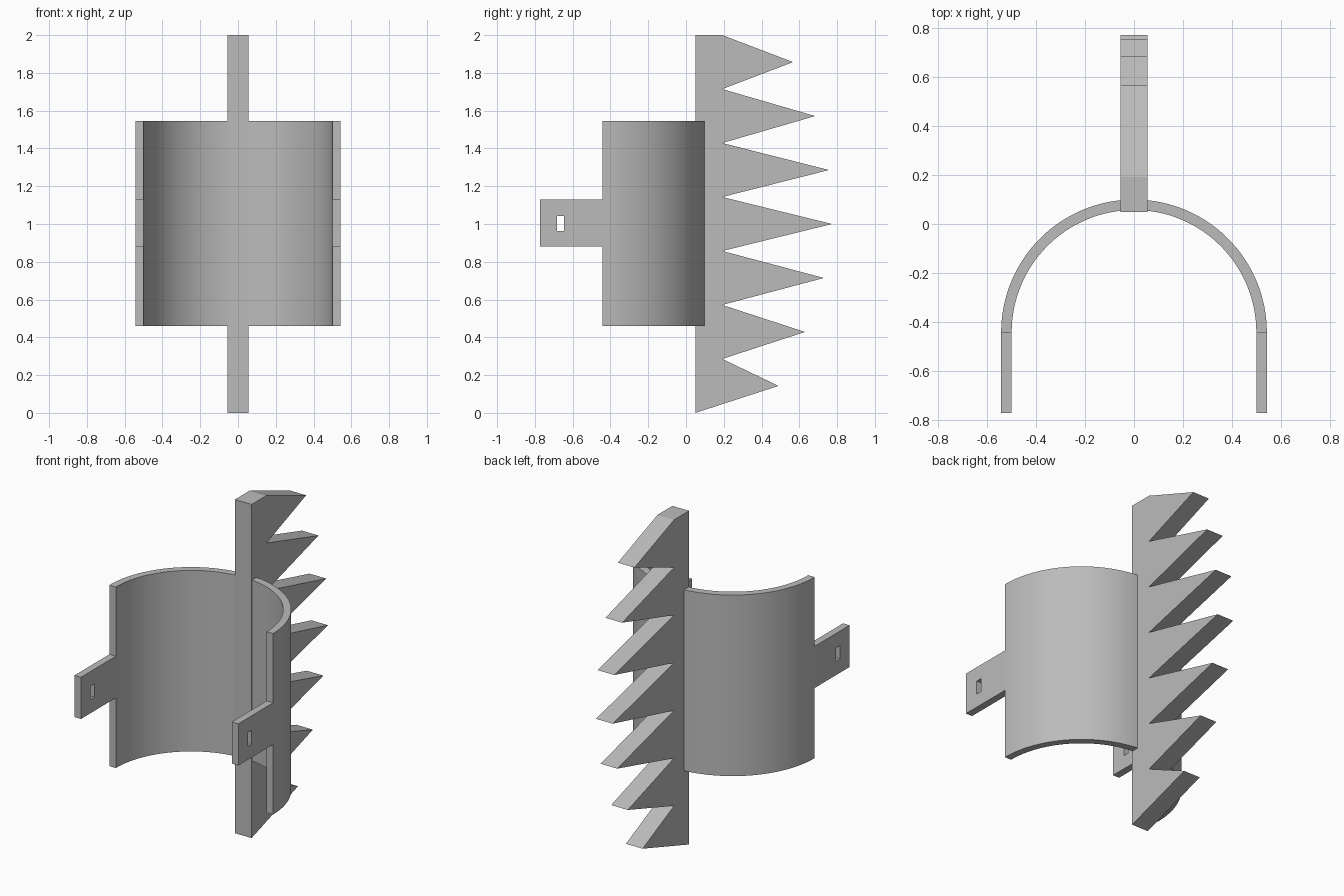
import bpy, bmesh, math
from mathutils import Vector

if "Cube" in bpy.data.objects:
    bpy.data.objects.remove(bpy.data.objects["Cube"], do_unlink=True)

grey = bpy.data.materials.new("plain_grey")
grey.use_nodes = True
colour = (0.5, 0.5, 0.5, 1)
grey.diffuse_color = colour
grey.node_tree.nodes["Principled BSDF"].inputs["Base Color"].default_value = colour


def prism(name, faces, depth):
    """Extrude flat faces (lists of 3D points) along a depth vector."""
    bm = bmesh.new()
    for points in faces:
        bm.faces.new([bm.verts.new(p) for p in points])
    bmesh.ops.remove_doubles(bm, verts=bm.verts, dist=1e-5)
    grown = bmesh.ops.extrude_face_region(bm, geom=bm.faces[:], use_keep_orig=True)
    moved = [g for g in grown["geom"] if isinstance(g, bmesh.types.BMVert)]
    bmesh.ops.translate(bm, verts=moved, vec=Vector(depth))
    bmesh.ops.recalc_face_normals(bm, faces=bm.faces)
    mesh = bpy.data.meshes.new(name)
    bm.to_mesh(mesh)
    bm.free()
    mesh.materials.append(grey)
    obj = bpy.data.objects.new(name, mesh)
    bpy.context.collection.objects.link(obj)
    return obj


# Toothed blade: seven equal-pitch teeth with tips on a bowed line
BLADE_HALF, BACK, ROOT = 0.055, 0.05, 0.192
tips = [0.49, 0.63, 0.73, 0.773, 0.757, 0.684, 0.567]
pitch = 2 / len(tips)
outline = [(BACK, 0)]
for i, tip in enumerate(tips):
    outline += [(tip, (i + 0.5) * pitch), (ROOT, (i + 1) * pitch)]
outline.append((BACK, 2))
prism("toothed_blade", [[(-BLADE_HALF, y, z) for y, z in outline]],
      (2 * BLADE_HALF, 0, 0))

# Half-round cuff
INNER, OUTER, CENTRE_Y = 0.5, 0.543, -0.443
BOTTOM, TOP, STEPS = 0.46, 1.545, 64


def arc_point(radius, step):
    a = math.pi * step / STEPS
    return (radius * math.cos(a), CENTRE_Y + radius * math.sin(a), BOTTOM)


cuff = prism("cuff", [[arc_point(INNER, i), arc_point(OUTER, i),
                       arc_point(OUTER, i + 1), arc_point(INNER, i + 1)]
                      for i in range(STEPS)], (0, 0, TOP - BOTTOM))
bpy.ops.object.select_all(action="DESELECT")
cuff.select_set(True)
bpy.context.view_layer.objects.active = cuff
bpy.ops.object.shade_smooth_by_angle(angle=math.radians(30))

# Strap tabs, each with a rectangular slot
ys = [-0.773, -0.682, -0.646, CENTRE_Y]
zs = [0.88, 0.962, 1.043, 1.13]
for name, x in (("left_tab", INNER), ("right_tab", -OUTER)):
    cells = [[(x, ys[i], zs[j]), (x, ys[i + 1], zs[j]),
              (x, ys[i + 1], zs[j + 1]), (x, ys[i], zs[j + 1])]
             for i in range(3) for j in range(3) if (i, j) != (1, 1)]
    prism(name, cells, (OUTER - INNER, 0, 0))
